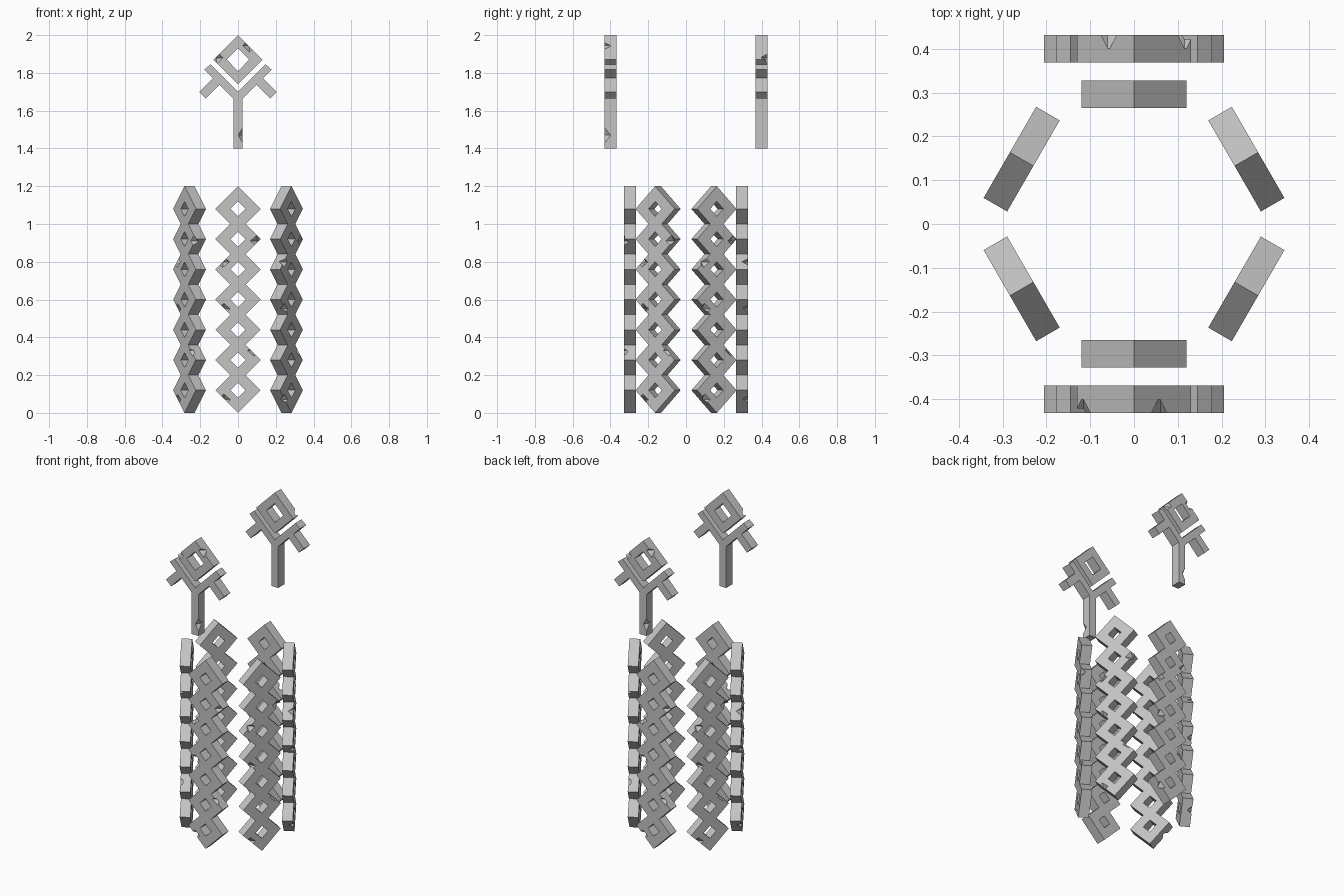
import bpy, bmesh, math
from mathutils import Matrix, Vector

if "Cube" in bpy.data.objects:
    bpy.data.objects.remove(bpy.data.objects["Cube"])

THICK = 0.062

# One weathered grey stone colour
stone = bpy.data.materials.new("grey_stone")
stone.use_nodes = True
stone.diffuse_color = (0.55, 0.55, 0.55, 1)
stone.node_tree.nodes["Principled BSDF"].inputs["Base Color"].default_value = (0.55, 0.55, 0.55, 1)


def add_object(name, mesh):
    obj = bpy.data.objects.new(name, mesh)
    bpy.context.scene.collection.objects.link(obj)
    return obj


def slab(name, polygons):
    """Extrude flat x-z polygons into one solid slab."""
    bm = bmesh.new()
    for poly in polygons:
        bm.faces.new([bm.verts.new((x, -THICK / 2, z)) for x, z in poly])
    bmesh.ops.remove_doubles(bm, verts=bm.verts, dist=0.001)
    ext = bmesh.ops.extrude_face_region(bm, geom=bm.faces[:], use_keep_orig=True)
    moved = [v for v in ext["geom"] if isinstance(v, bmesh.types.BMVert)]
    bmesh.ops.translate(bm, verts=moved, vec=(0, THICK, 0))
    bmesh.ops.recalc_face_normals(bm, faces=bm.faces)
    mesh = bpy.data.meshes.new(name)
    bm.to_mesh(mesh)
    bm.free()
    mesh.materials.append(stone)
    return mesh


def chip(mesh, spots, size):
    """Knock small octahedral notches out of the outer front edges."""
    bm = bmesh.new()
    for x, z in spots:
        centre = Vector((x, -THICK / 2, z))
        corners = []
        for axis in range(3):
            for sign in (-1, 1):
                offset = Vector((0, 0, 0))
                offset[axis] = sign * size[axis]
                corners.append(bm.verts.new(centre + offset))
        bmesh.ops.convex_hull(bm, input=corners)
    bmesh.ops.recalc_face_normals(bm, faces=bm.faces)
    cut_mesh = bpy.data.meshes.new("chip_cutter")
    bm.to_mesh(cut_mesh)
    bm.free()
    cut_mesh.materials.append(stone)
    cutter = add_object("chip_cutter", cut_mesh)
    cutter.hide_render = True
    body = add_object("chip_body", mesh)
    mod = body.modifiers.new("chips", "BOOLEAN")
    mod.operation = "DIFFERENCE"
    mod.solver = "EXACT"
    mod.object = cutter
    graph = bpy.context.evaluated_depsgraph_get()
    result = bpy.data.meshes.new_from_object(body.evaluated_get(graph))
    bpy.data.objects.remove(body)
    bpy.data.objects.remove(cutter)
    return result


def place(name, mesh, radius, degrees):
    obj = add_object(name, mesh)
    obj.matrix_world = (Matrix.Rotation(math.radians(degrees), 4, "Z")
                        @ Matrix.Translation((0, -radius, 0)))


def diamond(z, r):
    return [(0, z - r), (r, z), (0, z + r), (-r, z)]


# Chain of seven linked square rings standing on their corners
HALF = 0.04
cells = set()
for k in range(7):
    cells |= {(2 * k + i, 2 * k + j) for i in range(3) for j in range(3) if (i, j) != (1, 1)}
chain_polys = [[(x + (a - b) * HALF, z) for x, z in diamond((a + b + 1) * HALF, HALF)]
               for a, b in sorted(cells)]
chain = chip(slab("chain_panel", chain_polys),
             [(0.1, 0.91), (-0.08, 0.8), (-0.075, 0.55), (0.085, 0.33), (-0.075, 0.07)],
             (0.035, 0.03, 0.03))
for n in range(6):
    place(f"chain_panel_{n + 1}", chain, 0.296, n * 60)

# Branching stem: half outline mirrored across the middle
half = [(0, 1.70), (0.145, 1.845), (0.178, 1.818), (0.132, 1.772), (0.205, 1.699),
        (0.17, 1.664), (0.098, 1.738), (0.024, 1.664), (0.024, 1.4)]
outline = half + [(-x, z) for x, z in reversed(half[1:])]
stem = chip(slab("branch_stem", [outline]), [(0.026, 1.47)], (0.024, 0.035, 0.045))

# Diamond ring above the branches
outer, inner = diamond(1.87, 0.13), diamond(1.87, 0.06)
ring_polys = [[outer[i], outer[(i + 1) % 4], inner[(i + 1) % 4], inner[i]] for i in range(4)]
ring = chip(slab("diamond_ring", ring_polys), [(0.06, 1.945), (-0.115, 1.88)],
            (0.035, 0.035, 0.035))

for side, angle in (("front", 0), ("back", 180)):
    place(side + "_branch_stem", stem, 0.4, angle)
    place(side + "_diamond_ring", ring, 0.4, angle)
